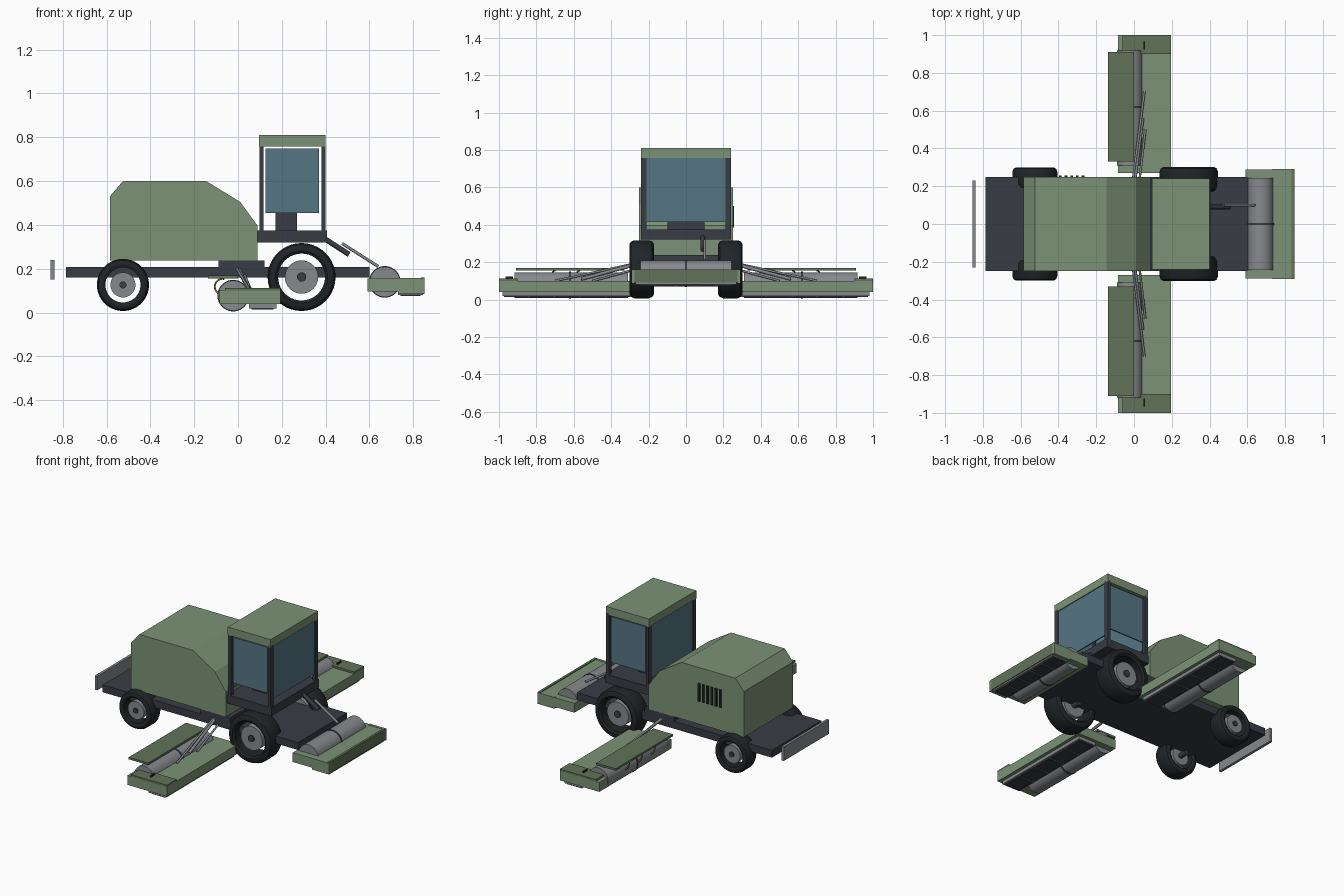
import bpy, bmesh, math
from mathutils import Vector

if "Cube" in bpy.data.objects:
    bpy.data.objects.remove(bpy.data.objects["Cube"])


def mat(name, rgb):
    m = bpy.data.materials.new(name)
    m.diffuse_color = (*rgb, 1)
    m.use_nodes = True
    m.node_tree.nodes["Principled BSDF"].inputs["Base Color"].default_value = m.diffuse_color
    return m


GREEN = mat("green_paint", (0.2, 0.29, 0.18))
DGREEN = mat("dark_green_paint", (0.12, 0.17, 0.10))
DARK = mat("dark_steel", (0.04, 0.045, 0.06))
RUBBER = mat("rubber", (0.015, 0.018, 0.02))
GLASS = mat("tinted_glass", (0.09, 0.18, 0.23))
GREY = mat("grey_metal", (0.24, 0.25, 0.27))
BRASS = mat("hose_brass", (0.3, 0.19, 0.05))


def finish(bm, name, m, smooth=False):
    bmesh.ops.recalc_face_normals(bm, faces=bm.faces)
    me = bpy.data.meshes.new(name)
    bm.to_mesh(me)
    bm.free()
    ob = bpy.data.objects.new(name, me)
    bpy.context.collection.objects.link(ob)
    me.materials.append(m)
    if smooth:
        bpy.ops.object.select_all(action='DESELECT')
        ob.select_set(True)
        bpy.context.view_layer.objects.active = ob
        bpy.ops.object.shade_smooth_by_angle(angle=math.radians(35))
    return ob


def box(name, x, y, z, m):
    bm = bmesh.new()
    bmesh.ops.create_cube(bm, size=1)
    for v in bm.verts:
        v.co = [(a + b) / 2 + c * (b - a) for (a, b), c in zip((x, y, z), v.co)]
    return finish(bm, name, m)


def rod(name, a, b, r, m, seg=12):
    a, b = Vector(a), Vector(b)
    bm = bmesh.new()
    bmesh.ops.create_cone(bm, cap_ends=True, segments=seg, radius1=r, radius2=r, depth=(b - a).length)
    q = (b - a).to_track_quat('Z', 'Y')
    for v in bm.verts:
        v.co = q @ v.co + (a + b) / 2
    return finish(bm, name, m, True)


def ring(name, c, profile, m, seg=40):
    """Closed (radius, y offset) profile revolved around a y axis through c."""
    bm = bmesh.new()
    rows = []
    for i in range(seg):
        t = 2 * math.pi * i / seg
        rows.append([bm.verts.new((c[0] + r * math.cos(t), c[1] + y, c[2] + r * math.sin(t)))
                     for r, y in profile])
    n = len(profile)
    for i in range(seg):
        p, q = rows[i], rows[(i + 1) % seg]
        for j in range(n):
            bm.faces.new((p[j], p[(j + 1) % n], q[(j + 1) % n], q[j]))
    return finish(bm, name, m, True)


def sides(name, x, y, z, m):
    for s, tag in ((-1, "right"), (1, "left")):
        box(f"{name}_{tag}", x, sorted((s * y[0], s * y[1])), z, m)


# chassis, rear board, mount block
box("chassis", (-0.785, 0.6), (-0.25, 0.25), (0.16, 0.207), DARK)
box("rear_board", (-0.855, -0.838), (-0.23, 0.23), (0.15, 0.24), GREY)
box("arm_mount", (-0.09, 0.12), (-0.25, 0.25), (0.207, 0.237), DARK)

# engine hood extruded from its side profile
hood = [(-0.585, 0.237), (-0.585, 0.53), (-0.525, 0.6), (-0.145, 0.6), (0.01, 0.505), (0.09, 0.395), (0.09, 0.237)]
bm = bmesh.new()
face = bm.faces.new([bm.verts.new((x, -0.25, z)) for x, z in hood])
ext = bmesh.ops.extrude_face_region(bm, geom=[face])
bmesh.ops.translate(bm, vec=(0, 0.5, 0), verts=[v for v in ext["geom"] if isinstance(v, bmesh.types.BMVert)])
finish(bm, "engine_hood", GREEN)
for i in range(6):
    x = -0.42 + i * 0.03
    box(f"vent_slot_{i}", (x - 0.007, x + 0.007), (0.248, 0.257), (0.385, 0.5), RUBBER)

# cab
box("cab_floor", (0.09, 0.405), (-0.24, 0.24), (0.32, 0.375), DARK)
box("cab_roof", (0.095, 0.4), (-0.24, 0.24), (0.758, 0.81), GREEN)
for i, x in enumerate((0.097, 0.38)):
    sides(f"cab_post_{i}", (x, x + 0.02), (0.212, 0.24), (0.37, 0.77), DARK)
    box(f"cab_window_{i}", (x + 0.006, x + 0.014), (-0.212, 0.212), (0.415, 0.76), GLASS)
sides("side_window", (0.125, 0.37), (0.222, 0.23), (0.455, 0.748), GLASS)
box("seat", (0.17, 0.27), (-0.1, 0.1), (0.37, 0.455), DARK)

# wheels
for name, x, R, ri, rh, w, yc in (("front", 0.29, 0.155, 0.107, 0.076, 0.065, 0.237),
                                  ("rear", -0.525, 0.119, 0.08, 0.057, 0.055, 0.245)):
    for s in (-1, 1):
        tag = f"{name}_{'left' if s > 0 else 'right'}"
        c = (x, s * yc, R + 0.007)
        half = [(ri, 0.85), (ri + 0.012, 1), (R - 0.02, 1), (R - 0.007, 0.87), (R, 0.6)]
        prof = [(r, k * w) for r, k in half] + [(r, -k * w) for r, k in reversed(half)]
        ring(f"tire_{tag}", c, prof, RUBBER)
        rod(f"rim_{tag}", (x, s * (yc - 0.04), c[2]), (x, s * (yc + 0.04), c[2]), rh, GREY, 40)
        rod(f"hub_{tag}", (x, s * 0.15, c[2]), (x, s * (yc + 0.048), c[2]), rh * 0.28, DARK, 20)


def underside(name, x, y, z):
    """Cutter tray with a row of dark blades below it."""
    box(f"{name}_tray", x, y, (z + 0.006, z + 0.03), GREY)
    step = (y[1] - y[0]) / 5
    for i in range(5):
        a = y[0] + i * step
        box(f"{name}_blade_{i}", (x[0] + 0.012, x[1] - 0.012), (a + 0.008, a + step - 0.008), (z, z + 0.008), DARK)


# front mower
box("front_deck", (0.59, 0.845), (-0.288, 0.288), (0.095, 0.155), GREEN)
sides("front_skid", (0.73, 0.85), (0.275, 0.292), (0.085, 0.157), GREEN)
box("front_lip", (0.835, 0.85), (-0.285, 0.285), (0.09, 0.16), DGREEN)
rod("front_roller", (0.67, -0.243, 0.14), (0.67, 0.243, 0.14), 0.069, GREY, 40)
rod("front_roller_band", (0.67, -0.005, 0.14), (0.67, 0.005, 0.14), 0.072, DARK, 40)
underside("front", (0.73, 0.845), (-0.27, 0.27), 0.075)
rod("front_ram", (0.395, 0.09, 0.337), (0.507, 0.09, 0.265), 0.012, DARK)
rod("front_ram_rod", (0.475, 0.1, 0.315), (0.64, 0.1, 0.21), 0.007, GREY)

# side mowers
for s, tag in ((-1, "right"), (1, "left")):
    n = f"wing_{tag}"

    def span(a, b):
        return sorted((s * a, s * b))

    box(f"{n}_deck", (-0.085, 0.195), span(0.27, 1.0), (0.04, 0.1), GREEN)
    box(f"{n}_end_cover", (-0.06, 0.195), span(0.9, 1.0), (0.1, 0.112), DGREEN)
    box(f"{n}_latch", (0.05, 0.058), span(0.925, 0.965), (0.112, 0.122), RUBBER)
    box(f"{n}_flap", (-0.138, 0.0), span(0.33, 0.91), (0.155, 0.168), DGREEN)
    rod(f"{n}_roller", (-0.022, s * 0.31, 0.077), (-0.022, s * 0.918, 0.077), 0.069, GREY, 40)
    rod(f"{n}_band", (-0.022, s * 0.615, 0.077), (-0.022, s * 0.625, 0.077), 0.072, DARK, 40)
    underside(n, (0.05, 0.175), span(0.29, 0.98), 0.013)
    # lift struts
    rod(f"{n}_strut_a", (-0.005, s * 0.24, 0.2), (0.055, s * 0.7, 0.1), 0.006, GREY)
    rod(f"{n}_strut_b", (0.005, s * 0.24, 0.195), (0.045, s * 0.56, 0.11), 0.009, GREY)
    rod(f"{n}_strut_c", (0.03, s * 0.24, 0.17), (0.06, s * 0.5, 0.1), 0.006, GREY)
    # hose loops under the flap
    for i, y in enumerate((0.44, 0.57, 0.7)):
        cu = bpy.data.curves.new(f"{n}_hose_{i}", 'CURVE')
        cu.dimensions = '3D'
        cu.bevel_depth = 0.004
        cu.bevel_resolution = 2
        sp = cu.splines.new('POLY')
        sp.points.add(12)
        for k, p in enumerate(sp.points):
            t = math.radians(80 + k * 16)
            p.co = (-0.07 + 0.036 * math.cos(t), s * (y + 0.004 * k), 0.118 + 0.036 * math.sin(t), 1)
        cu.materials.append(BRASS)
        bpy.context.collection.objects.link(bpy.data.objects.new(cu.name, cu))
